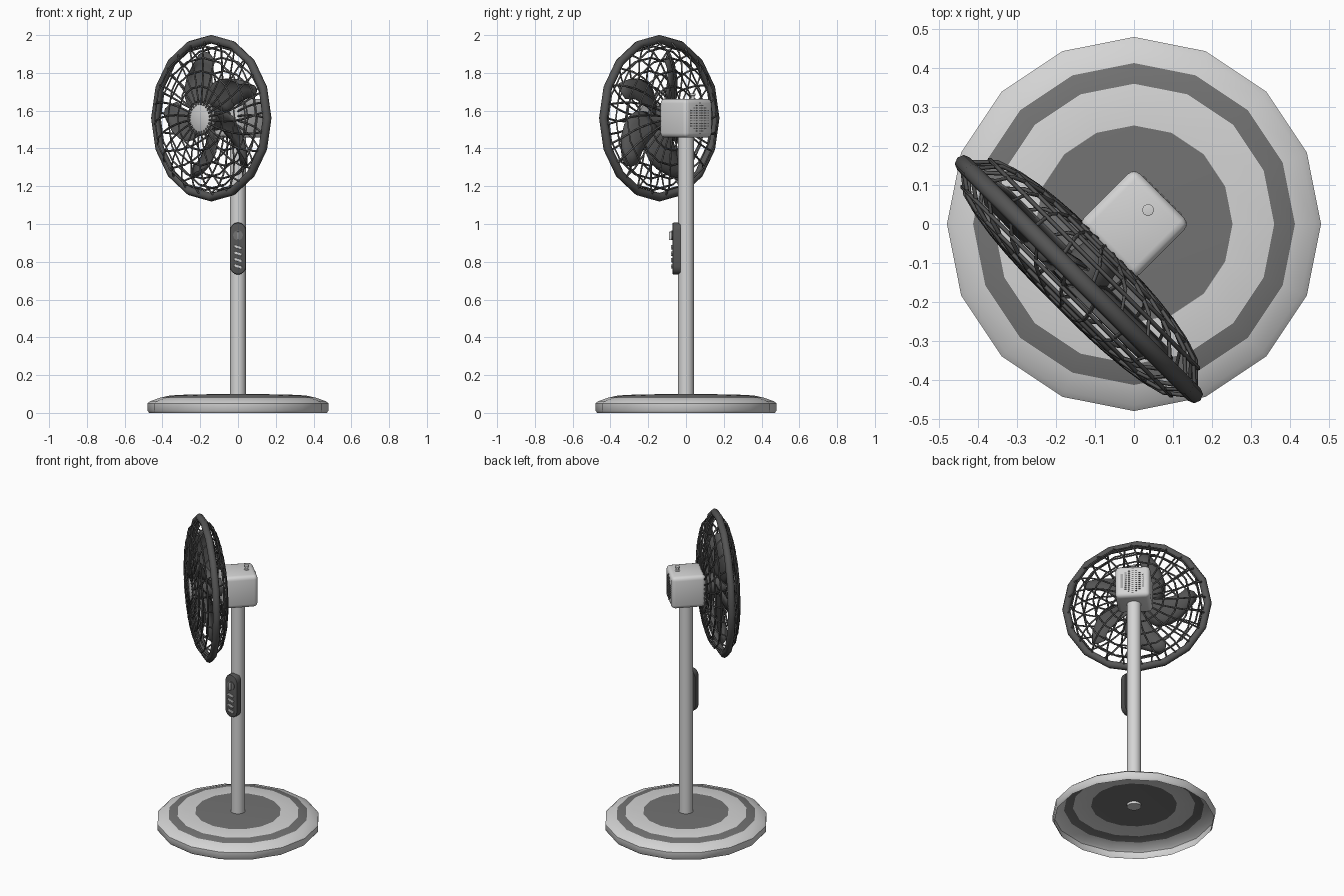
import bpy, bmesh, math
from math import sin, cos, pi, tau
from mathutils import Matrix, Vector

if "Cube" in bpy.data.objects:
    bpy.data.objects.remove(bpy.data.objects["Cube"])


def material(name, value):
    m = bpy.data.materials.new(name)
    m.use_nodes = True
    m.diffuse_color = (value, value, value, 1)
    m.node_tree.nodes["Principled BSDF"].inputs["Base Color"].default_value = (value, value, value, 1)
    return m


light = material("light grey plastic", 0.66)
mid = material("mid grey panel", 0.17)
dark = material("dark grey wire", 0.09)

# Head frame: the head is turned towards its right
HEAD = Matrix.Translation((0, 0, 1.56)) @ Matrix.Rotation(-pi / 4, 4, "Z")
RIM_Y, RIM_R = -0.2, 0.418


def finish(name, bm, mats, frame=None, angle=35):
    bmesh.ops.recalc_face_normals(bm, faces=bm.faces)
    me = bpy.data.meshes.new(name)
    bm.to_mesh(me)
    bm.free()
    ob = bpy.data.objects.new(name, me)
    bpy.context.collection.objects.link(ob)
    for m in mats:
        me.materials.append(m)
    if frame:
        ob.matrix_world = frame
    bpy.ops.object.select_all(action="DESELECT")
    ob.select_set(True)
    bpy.context.view_layer.objects.active = ob
    bpy.ops.object.shade_smooth_by_angle(angle=math.radians(angle))
    return ob


def lathe(name, profile, sides, mats, frame=None, rule=None, angle=35):
    """Turn an (r, z) profile around z."""
    bm = bmesh.new()
    vs = [bm.verts.new((r, 0, z)) for r, z in profile]
    es = [bm.edges.new(p) for p in zip(vs, vs[1:])]
    bmesh.ops.spin(bm, geom=vs + es, cent=(0, 0, 0), axis=(0, 0, 1), angle=tau, steps=sides)
    bmesh.ops.remove_doubles(bm, verts=bm.verts, dist=1e-4)
    if rule:
        for f in bm.faces:
            f.material_index = rule(f)
    return finish(name, bm, mats, frame, angle)


def box(bm, size, at, bevel=0, turn=0):
    m = Matrix.Translation(at) @ Matrix.Rotation(turn, 4, "Y") @ Matrix.Diagonal((*size, 1))
    vs = bmesh.ops.create_cube(bm, size=1, matrix=m)["verts"]
    if bevel:
        es = list({e for v in vs for e in v.link_edges})
        bmesh.ops.bevel(bm, geom=es, offset=bevel, segments=3, profile=0.5, affect="EDGES")


def wires(name, paths, radius, frame=HEAD, res=0):
    """Round wires along (points, closed) paths."""
    cu = bpy.data.curves.new(name, "CURVE")
    cu.dimensions = "3D"
    cu.bevel_depth, cu.bevel_resolution = radius, res
    for pts, closed in paths:
        sp = cu.splines.new("POLY")
        sp.points.add(len(pts) - 1)
        for p, co in zip(sp.points, pts):
            p.co = (*co, 1)
        sp.use_cyclic_u = closed
    cu.materials.append(dark)
    ob = bpy.data.objects.new(name, cu)
    bpy.context.collection.objects.link(ob)
    ob.matrix_world = frame


# Base: hollow dish with a darker ring and centre
def base_colour(f):
    r = f.calc_center_median().xy.length
    return int(r < 0.25 or 0.355 < r < 0.405)


lathe("base", [(0.47, 0), (0.48, 0.012), (0.48, 0.05), (0.465, 0.062), (0.413, 0.08),
               (0.36, 0.092), (0.253, 0.098), (0, 0.1)], 16, [light, mid], rule=base_colour, angle=40)

# Pole
lathe("pole", [(0, 0.085), (0.042, 0.085), (0.042, 1.47), (0, 1.47)], 24, [light])

# Motor housing with vent and knob
bm = bmesh.new()
box(bm, (0.205, 0.205, 0.205), (0, 0, 0), 0.024)
finish("motor_housing", bm, [light], HEAD, 50)

bm = bmesh.new()
for i in range(-3, 4):
    rows = 6 - abs(i)
    for k in range(-rows, rows + 1):
        box(bm, (0.012, 0.004, 0.005), (i * 0.021, 0.103, k * 0.0135))
finish("rear_vent", bm, [mid], HEAD)

lathe("top_knob", [(0.016, 0.1), (0.016, 0.106), (0.009, 0.108), (0.009, 0.118), (0.015, 0.12),
                   (0.015, 0.13), (0, 0.132)], 12, [light], HEAD @ Matrix.Translation((0, 0.051, 0)))

# Motor shaft and front cap, turned around the fan axis
AXIS = HEAD @ Matrix.Rotation(pi / 2, 4, "X")
lathe("fan_hub", [(0, 0.09), (0.05, 0.09), (0.065, 0.16), (0.065, 0.23), (0, 0.245)], 16, [dark], AXIS)
lathe("front_cap", [(0, 0.262), (0.09, 0.262), (0.09, 0.275), (0.075, 0.284), (0, 0.288)], 20, [light], AXIS)


# Cage
def ring_point(r, a, y):
    return (r * sin(a), y, r * cos(a))


def dome(r, side):
    """Depth of the cage at radius r; side is -1 in front, +1 behind."""
    depth = 0.078 if side < 0 else 0.1
    return RIM_Y + side * (0.008 + depth * math.sqrt(max(0, 1 - (r / RIM_R) ** 2.6)))


def circle(r, y, n=16):
    return ([ring_point(r, tau * k / n, y) for k in range(n)], True)


wires("cage_rim", [circle(RIM_R, RIM_Y)], 0.023, res=2)
for side, name in ((-1, "front_guard"), (1, "rear_guard")):
    paths = [circle(r, dome(r, side)) for r in (0.09, 0.17, 0.25, 0.32, 0.38)]
    for k in range(24):
        a = tau * (k + 0.5) / 24
        spoke = [0.07 + (RIM_R - 0.07) * t / 6 for t in range(7)]
        paths.append(([ring_point(r, a + side * 0.22 * (r / RIM_R) ** 2, dome(r, side)) for r in spoke], False))
    wires(name, paths, 0.0055)

# Five swept, pitched blades
bm = bmesh.new()
NR, NC = 6, 4
for b in range(5):
    grid = []
    for i in range(NR + 1):
        t = i / NR
        r = 0.05 + 0.31 * t
        width = 0.05 + 0.11 * sin(pi * min(1, 0.12 + 0.76 * t))
        mid_angle = tau * b / 5 + math.radians(32 + 30 * t * t)
        row = []
        for j in range(NC + 1):
            s = j / NC - 0.5
            x, z = s * width, r - 0.06 * (2 * s) ** 2 * t
            a = mid_angle
            row.append(bm.verts.new((x * cos(a) + z * sin(a), RIM_Y + s * 0.07 + 0.01 * cos(pi * s),
                                     z * cos(a) - x * sin(a))))
        grid.append(row)
    for i in range(NR):
        for j in range(NC):
            bm.faces.new((grid[i][j], grid[i][j + 1], grid[i + 1][j + 1], grid[i + 1][j]))
blades = finish("fan_blades", bm, [dark], HEAD, 60)
solid = blades.modifiers.new("thickness", "SOLIDIFY")
solid.thickness, solid.offset = 0.006, 0

# Control panel: upright capsule on the pole
bm = bmesh.new()
outline = []
for k in range(18):
    a = pi * (k if k < 9 else k - 1) / 8
    outline.append(bm.verts.new((0.043 * cos(a), -0.03, 0.87 + (0.095 if k < 9 else -0.095) + 0.043 * sin(a))))
face = bm.faces.new(outline)
out = bmesh.ops.extrude_face_region(bm, geom=[face])["geom"]
bmesh.ops.translate(bm, vec=(0, -0.042, 0), verts=[g for g in out if isinstance(g, bmesh.types.BMVert)])
front = [e for e in bm.edges if all(v.co.y < -0.05 for v in e.verts)]
bmesh.ops.bevel(bm, geom=front, offset=0.008, segments=2, profile=0.5, affect="EDGES")
finish("control_panel", bm, [dark], angle=40)

# Dial and slanted push buttons
lathe("dial", [(0, 0.06), (0.026, 0.06), (0.026, 0.076), (0, 0.078)], 16, [mid],
      Matrix.Translation((0, 0, 0.94)) @ Matrix.Rotation(pi / 2, 4, "X"))
bm = bmesh.new()
box(bm, (0.012, 0.02, 0.044), (0, -0.08, 0.937), 0.002)
for k in range(4):
    box(bm, (0.04, 0.012, 0.013), (0, -0.073, 0.775 + 0.034 * k), 0.002, 0.3)
finish("buttons", bm, [light])
